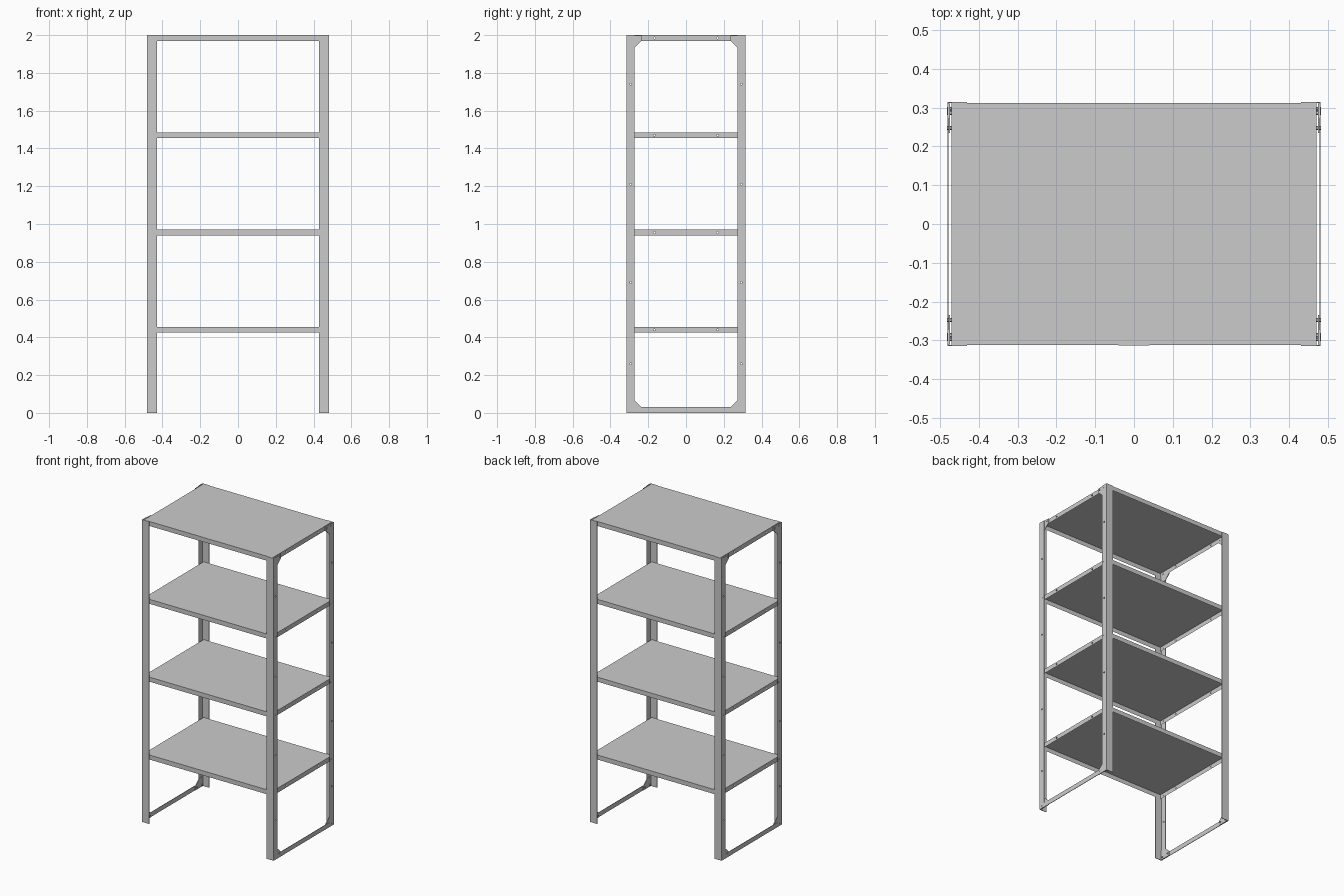
import bpy, bmesh, math
from mathutils import Matrix, Vector

if "Cube" in bpy.data.objects:
    bpy.data.objects.remove(bpy.data.objects["Cube"])

X, Y, H, T = 0.481, 0.315, 2.0, 0.003      # outer half sizes, height, sheet thickness
SX, SY, SH = 0.470, 0.3115, 0.03           # shelf half sizes and lip height
SHELF_TOPS = [0.455, 0.97, 1.485, 2.0]
CORNERS = [(sx, sy) for sx in (-1, 1) for sy in (-1, 1)]


def finish(name, bm):
    bmesh.ops.recalc_face_normals(bm, faces=bm.faces)
    me = bpy.data.meshes.new(name)
    bm.to_mesh(me)
    bm.free()
    ob = bpy.data.objects.new(name, me)
    bpy.context.collection.objects.link(ob)
    return ob


def extrude(bm, pts, vec):
    """Extrude a closed planar outline along vec."""
    face = bm.faces.new([bm.verts.new(p) for p in pts])
    new = bmesh.ops.extrude_face_region(bm, geom=[face])["geom"]
    bmesh.ops.translate(bm, vec=Vector(vec),
                        verts=[v for v in new if isinstance(v, bmesh.types.BMVert)])


def box(bm, lo, hi):
    (x0, y0, z0), (x1, y1, z1) = lo, hi
    extrude(bm, [(x0, y0, z0), (x1, y0, z0), (x1, y1, z0), (x0, y1, z0)], (0, 0, z1 - z0))


def rod(bm, x, y, z, r, length, sides):
    m = Matrix.Translation((x, y, z)) @ Matrix.Rotation(math.pi / 2, 4, 'Y')
    bmesh.ops.create_cone(bm, cap_ends=True, segments=sides, radius1=r, radius2=r,
                          depth=length, matrix=m)


def cut(ob, cutter):
    mod = ob.modifiers.new("holes", 'BOOLEAN')
    mod.operation = 'DIFFERENCE'
    mod.solver = 'EXACT'
    mod.object = cutter


def make_cutter(name, holes):
    bm = bmesh.new()
    for x, y, z in holes:
        rod(bm, x, y, z, 0.005, 0.03, 12)
    ob = finish(name, bm)
    ob.hide_render = True
    ob.hide_set(True)
    return ob


# Corner posts: angle sections with adjustment holes
for sx, sy in CORNERS:
    name = f"{'front' if sy < 0 else 'back'}_{'left' if sx < 0 else 'right'}_post"
    profile = [(X, Y), (0.43, Y), (0.43, Y - T), (X - T, Y - T), (X - T, 0.272), (X, 0.272)]
    bm = bmesh.new()
    extrude(bm, [(sx * x, sy * y, 0) for x, y in profile], (0, 0, H))
    post = finish(name, bm)
    cut(post, make_cutter(name + "_holes",
                          [(sx * X, sy * 0.293, z) for z in (0.26, 0.69, 1.21, 1.74)]))

# Shelves: thin trays open underneath, with holes in the side lips
tray = 0.002
for i, top in enumerate(SHELF_TOPS):
    bm = bmesh.new()
    bmesh.ops.create_cube(bm, size=1, matrix=Matrix.Translation((0, 0, top - SH / 2))
                          @ Matrix.Diagonal((2 * SX, 2 * SY, SH, 1)))
    bottom = min(bm.faces, key=lambda f: f.calc_center_median().z)
    inner = bmesh.ops.inset_individual(bm, faces=[bottom], thickness=tray)
    bmesh.ops.translate(bm, verts=bottom.verts, vec=(0, 0, SH - tray))
    shelf = finish(f"shelf_{i + 1}", bm)
    cut(shelf, make_cutter(f"shelf_{i + 1}_holes",
                           [(s * SX, y, top - SH / 2) for s in (-1, 1) for y in (-0.167, 0.167)]))

# Bottom side rails
for sx in (-1, 1):
    bm = bmesh.new()
    box(bm, (sx * (X - T), -0.272, 0), (sx * X, 0.272, 0.03))
    finish(f"{'left' if sx < 0 else 'right'}_bottom_rail", bm)

# Corner gussets at the top and bottom of each side frame
for sx, sy in CORNERS:
    for label in ("bottom", "top"):
        outline = [(0.311, 0.001), (0.311, 0.065), (0.272, 0.065), (0.235, 0.03), (0.235, 0.001)]
        bm = bmesh.new()
        extrude(bm, [(sx * (X - T), sy * y, z if label == "bottom" else H - z)
                     for y, z in outline], (-sx * 0.004, 0, 0))
        finish(f"{label}_gusset", bm)

# Bolts joining shelves and gussets to the side frames
bm = bmesh.new()
for sx, sy in CORNERS:
    for top in SHELF_TOPS:
        rod(bm, sx * 0.475, sy * 0.287, top - SH / 2, 0.006, 0.014, 6)
    for y, z in ((0.297, 0.014), (0.247, 0.018), (0.247, H - 0.015)):
        rod(bm, sx * 0.475, sy * y, z, 0.005, 0.014, 6)
finish("bolts", bm)

# Small blank plate on the front edge of the top shelf
bm = bmesh.new()
box(bm, (-0.04, -SY - 0.0015, 1.971), (0.04, -SY, 1.999))
finish("front_plate", bm)
